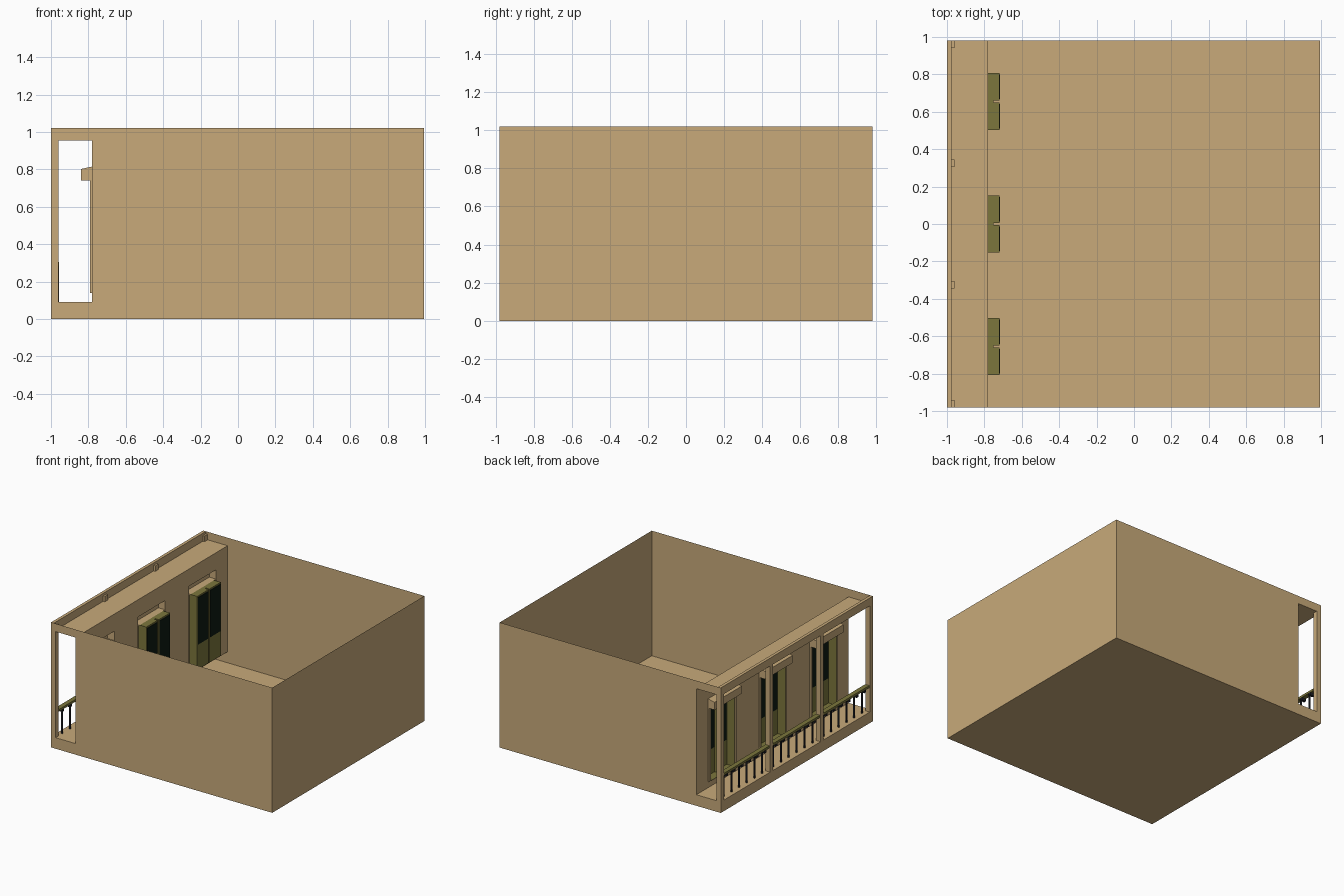
import bpy, bmesh
from mathutils import Vector

if "Cube" in bpy.data.objects:
    bpy.data.objects.remove(bpy.data.objects["Cube"])


def material(name, r, g, b):
    m = bpy.data.materials.new(name)
    m.diffuse_color = (r, g, b, 1)
    m.use_nodes = True
    m.node_tree.nodes["Principled BSDF"].inputs["Base Color"].default_value = m.diffuse_color
    return m


TAN = material("sand_plaster", 0.578, 0.402, 0.195)
OLIVE = material("olive_paint", 0.20, 0.18, 0.045)
GLASS = material("dark_green_glass", 0.004, 0.011, 0.006)
IRON = material("dark_iron", 0.016, 0.017, 0.022)

X0, X1, Y, TOP = -1.0, 0.995, 0.98, 1.02   # outer shell
WALL, DECK, CEIL = -0.78, 0.09, 0.955      # balcony back wall, floor, ceiling


def finish(name, bm, mat):
    me = bpy.data.meshes.new(name)
    bm.to_mesh(me)
    bm.free()
    me.materials.append(mat)
    ob = bpy.data.objects.new(name, me)
    bpy.context.collection.objects.link(ob)
    return ob


def add_quad(bm, axis, pos, u, v, sign):
    """Rectangle square to an axis; u and v are ranges on the other two axes."""
    others = [a for a in range(3) if a != axis]
    pts = []
    for a, b in ((u[0], v[0]), (u[1], v[0]), (u[1], v[1]), (u[0], v[1])):
        p = Vector((0, 0, 0))
        p[axis], p[others[0]], p[others[1]] = pos, a, b
        pts.append(bm.verts.new(p))
    f = bm.faces.new(pts)
    f.normal_update()
    if f.normal[axis] * sign < 0:
        f.normal_flip()


def sheet(name, mat, axis, pos, us, vs, sign, hole=lambda u, v: False):
    """Flat sheet cut on grid lines, leaving out the cells inside holes."""
    bm = bmesh.new()
    for u in zip(us, us[1:]):
        for v in zip(vs, vs[1:]):
            if not hole(sum(u) / 2, sum(v) / 2):
                add_quad(bm, axis, pos, u, v, sign)
    bmesh.ops.remove_doubles(bm, verts=bm.verts, dist=1e-5)
    return finish(name, bm, mat)


def add_box(bm, x, y, z):
    for axis, r, u, v in ((0, x, y, z), (1, y, x, z), (2, z, x, y)):
        add_quad(bm, axis, r[0], u, v, -1)
        add_quad(bm, axis, r[1], u, v, 1)


def box(name, mat, *ranges):
    bm = bmesh.new()
    add_box(bm, *ranges)
    return finish(name, bm, mat)


# Open-topped shell
sheet("ground_floor", TAN, 2, 0, (X0, X1), (-Y, Y), -1)
sheet("right_wall", TAN, 0, X1, (-Y, Y), (0, TOP), 1)
for name, s in (("front_wall", -1), ("back_wall", 1)):
    sheet(name, TAN, 1, s * Y, (X0, -0.96, WALL, X1), (0, DECK, CEIL, TOP), s,
          lambda u, v: u < WALL and DECK < v < CEIL)

# Balcony deck, edge, ceiling and top beam
sheet("balcony_deck", TAN, 2, DECK, (X0, WALL), (-Y, Y), 1)
sheet("deck_edge", TAN, 0, X0, (-Y, Y), (0, DECK), -1)
sheet("balcony_ceiling", TAN, 2, CEIL, (X0, WALL), (-Y, Y), -1)
box("top_beam", TAN, (X0, -0.975), (-Y, Y), (CEIL, TOP))

# Balcony back wall with three window openings
WINDOWS = (-0.655, 0.0, 0.655)
HALF, SILL, HEAD = 0.175, 0.14, 0.815
cuts = [-Y] + [c + d for c in WINDOWS for d in (-HALF, HALF)] + [Y]
sheet("balcony_wall", TAN, 0, WALL, cuts, (DECK, SILL, HEAD, CEIL), -1,
      lambda u, v: any(abs(u - c) < HALF for c in WINDOWS) and SILL < v < HEAD)

# Windows: hollow surround, hood and a recessed pair of leaves
LEAF, BACK, LINTEL = -0.75, -0.72, 0.74
for i, c in enumerate(WINDOWS):
    tag = f"_{i + 1}"
    a, b = c - HALF, c + HALF
    p, q = c - 0.153, c + 0.153

    # Raised surround around the recess
    bm = bmesh.new()
    for u, s in (((a, p), -1), ((q, b), 1)):
        add_quad(bm, 0, -0.79, u, (SILL, LINTEL), -1)
        add_quad(bm, 1, a if s < 0 else b, (-0.79, WALL), (SILL, LINTEL), s)
        add_quad(bm, 2, SILL, (-0.79, WALL), u, -1)
    finish("window_surround" + tag, bm, TAN)

    # Hood with sloping top, open toward the room
    bm = bmesh.new()
    prof = ((WALL, LINTEL), (-0.84, LINTEL), (-0.84, 0.802), (WALL, HEAD))
    ends = [[bm.verts.new((x, y, z)) for x, z in prof] for y in (a, b)]
    for k in range(3):
        bm.faces.new((ends[0][k], ends[0][k + 1], ends[1][k + 1], ends[1][k]))
    for e in ends:
        bm.faces.new(e)
    bmesh.ops.recalc_face_normals(bm, faces=bm.faces)
    finish("window_hood" + tag, bm, TAN)

    # Olive reveal around the recess
    bm = bmesh.new()
    add_quad(bm, 1, p, (-0.79, LEAF), (SILL, LINTEL), 1)
    add_quad(bm, 1, q, (-0.79, LEAF), (SILL, LINTEL), -1)
    add_quad(bm, 2, LINTEL - 0.002, (-0.79, LEAF), (p, q), -1)
    add_quad(bm, 2, SILL, (-0.79, LEAF), (p, q), 1)
    add_quad(bm, 0, LEAF, (c - 0.006, c + 0.006), (SILL, LINTEL), -1)
    finish("window_reveal" + tag, bm, OLIVE)

    # Two leaves: olive panel below, dark pane on both sides above
    for side, y in (("left", (p, c - 0.006)), ("right", (c + 0.006, q))):
        name = side + "_leaf" + tag
        bm = bmesh.new()
        add_quad(bm, 1, y[0], (LEAF, BACK), (SILL, LINTEL), -1)
        add_quad(bm, 1, y[1], (LEAF, BACK), (SILL, LINTEL), 1)
        add_quad(bm, 2, LINTEL, (LEAF, BACK), y, 1)
        add_quad(bm, 2, SILL, (LEAF, BACK), y, -1)
        add_quad(bm, 0, BACK, y, (SILL, LINTEL), -1)
        finish(name, bm, OLIVE)
        box(name + "_pane", GLASS, (BACK - 0.004, BACK + 0.004),
            (y[0] + 0.008, y[1] - 0.008), (0.345, 0.728))

# Posts
POSTS = (-0.96, -0.325, 0.325, 0.96)
for i, y in enumerate(POSTS):
    box(f"post_{i + 1}", TAN, (X0, -0.96), (y - 0.02, y + 0.02), (DECK, 1.0))

# Railing between the posts: olive handrail, iron balusters with top brackets
for i, (y0, y1) in enumerate(zip(POSTS, POSTS[1:])):
    y0, y1 = y0 + 0.02, y1 - 0.02
    box(f"handrail_{i + 1}", OLIVE, (-0.996, -0.958), (y0, y1), (0.287, 0.305))
    bm = bmesh.new()
    n = 6
    for k in range(n):
        y = y0 + (k + 0.5) * (y1 - y0) / n
        add_box(bm, (-0.968, -0.957), (y - 0.005, y + 0.005), (DECK, 0.29))
        add_box(bm, (-0.998, -0.957), (y - 0.005, y + 0.018), (0.268, 0.288))
    finish(f"balusters_{i + 1}", bm, IRON)
